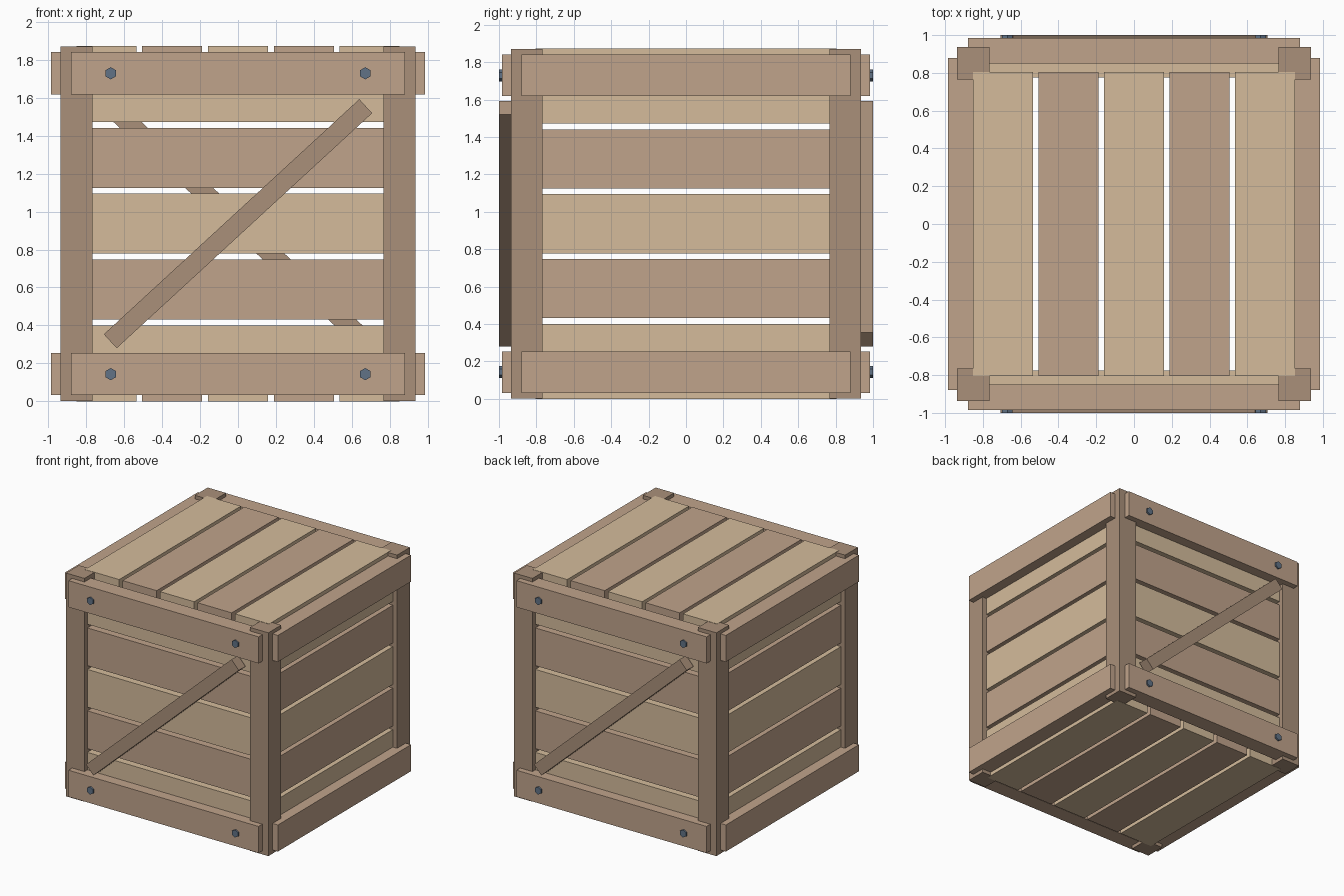
import bpy, math

if "Cube" in bpy.data.objects:
    bpy.data.objects.remove(bpy.data.objects["Cube"])


def material(name, rgb):
    m = bpy.data.materials.new(name)
    m.diffuse_color = (*rgb, 1)
    m.use_nodes = True
    m.node_tree.nodes["Principled BSDF"].inputs["Base Color"].default_value = m.diffuse_color
    return m


TAN = material("light_wood", (0.66, 0.50, 0.33))
BROWN = material("brown_wood", (0.53, 0.37, 0.26))
DARK = material("dark_wood", (0.40, 0.28, 0.195))
STEEL = material("steel", (0.12, 0.17, 0.24))


def finish(name, mat):
    ob = bpy.context.object
    ob.name = name
    ob.data.materials.append(mat)
    return ob


def box(name, center, size, mat, rot=(0, 0, 0)):
    bpy.ops.mesh.primitive_cube_add(size=1, location=center, rotation=rot)
    ob = finish(name, mat)
    ob.scale = size
    return ob


H = 1.872            # crate height
MID = H / 2
PITCH, PLANK, THICK = 0.347, 0.316, 0.122

# Corner posts
for sx in (-1, 1):
    for sy in (-1, 1):
        box("corner_post", (sx * 0.851, sy * 0.851, MID), (0.17, 0.17, H - 0.004), DARK)

# Five alternating planks on every face
for i in range(-2, 3):
    mat = BROWN if i % 2 else TAN
    off = i * PITCH
    for s in (-1, 1):
        wall = s * (0.897 - THICK / 2)
        box("front_back_plank", (0, wall, MID + off), (1.61, THICK, PLANK), mat)
        box("side_plank", (wall, 0, MID + off), (THICK, 1.61, PLANK), mat)
        z = MID + s * (MID - THICK / 2)
        box("top_plank" if s > 0 else "bottom_plank", (off, 0, z), (PLANK, 1.61, THICK), mat)

# Top and bottom rails around the crate, with hex bolts on the front and back
for s in (-1, 1):
    for z in (0.143, H - 0.143):
        box("front_back_rail", (0, s * 0.9175, z), (1.76, 0.135, 0.222), BROWN)
        box("side_rail", (s * 0.9175, 0, z), (0.135, 1.76, 0.222), BROWN)
        for x in (-0.671, 0.671):
            bpy.ops.mesh.primitive_cylinder_add(
                vertices=6, radius=0.032, depth=0.04,
                location=(x, s * 0.98, z), rotation=(math.pi / 2, 0, 0))
            finish("hex_bolt", STEEL)

# Diagonal braces on the front and back
tilt = math.atan2(1.235, 1.342)
for s in (-1, 1):
    box("diagonal_brace", (0, s * 0.955, MID), (1.83, 0.09, 0.1), DARK, (0, s * tilt, 0))
